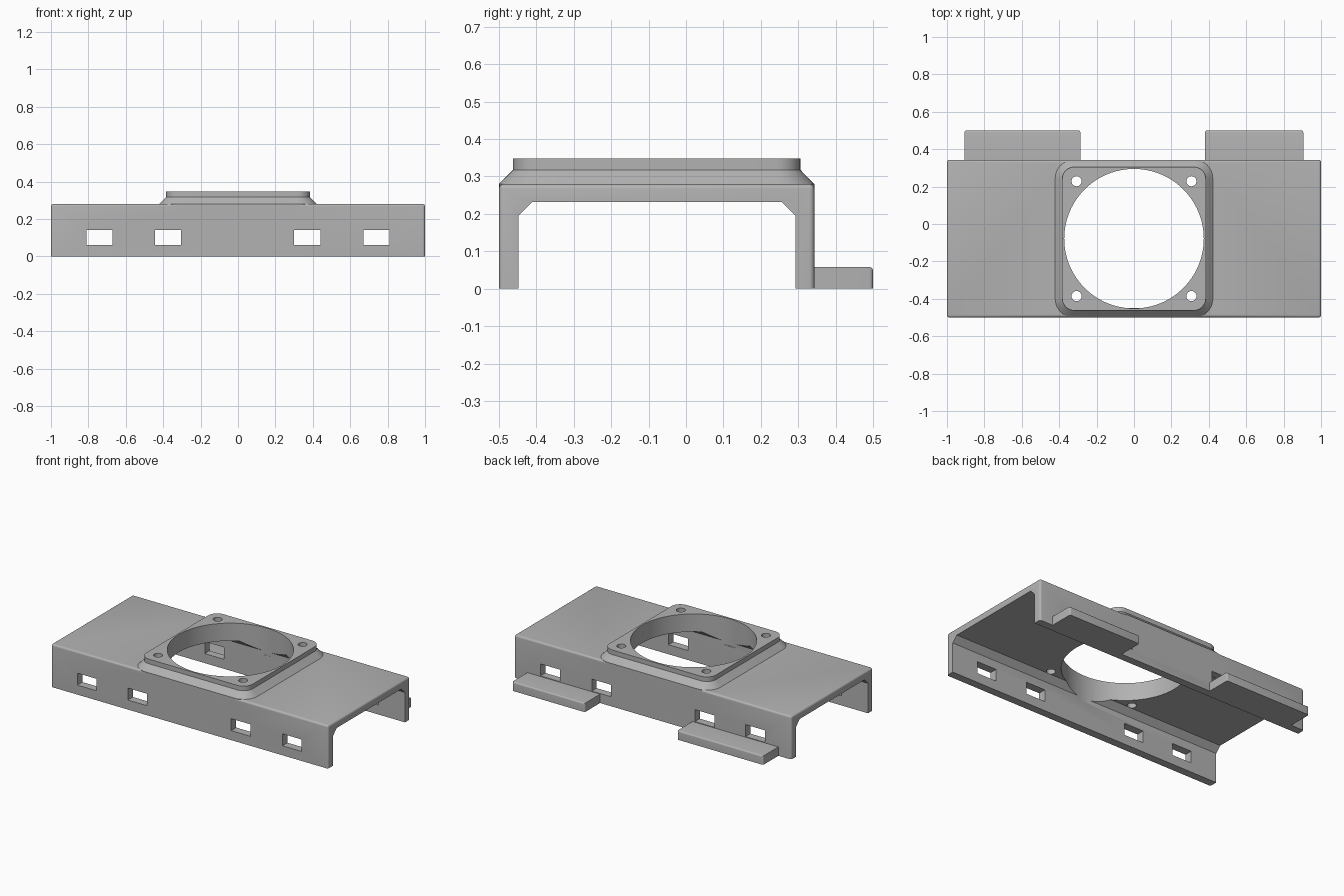
import bpy
import bmesh
from math import cos, sin, radians
from mathutils import Matrix

cube = bpy.data.objects.get("Cube")
if cube:
    bpy.data.objects.remove(cube, do_unlink=True)

grey = bpy.data.materials.new("grey plastic")
grey.use_nodes = True
GREY = (0.45, 0.45, 0.45, 1)
grey.diffuse_color = GREY
grey.node_tree.nodes["Principled BSDF"].inputs["Base Color"].default_value = GREY

FRONT, BACK, TOP = -0.5, 0.343, 0.28
MID = (FRONT + BACK) / 2
HALF = (BACK - FRONT) / 2


def make_object(name, bm):
    bmesh.ops.recalc_face_normals(bm, faces=bm.faces)
    mesh = bpy.data.meshes.new(name)
    bm.to_mesh(mesh)
    bm.free()
    mesh.materials.append(grey)
    obj = bpy.data.objects.new(name, mesh)
    bpy.context.collection.objects.link(obj)
    return obj


def activate(obj):
    bpy.ops.object.select_all(action='DESELECT')
    obj.select_set(True)
    bpy.context.view_layer.objects.active = obj


def boolean(obj, other, operation):
    mod = obj.modifiers.new(operation.lower(), 'BOOLEAN')
    mod.operation, mod.solver, mod.object = operation, 'EXACT', other
    activate(obj)
    bpy.ops.object.modifier_apply(modifier=mod.name)
    bpy.data.objects.remove(other, do_unlink=True)


def smooth(obj):
    activate(obj)
    bpy.ops.object.shade_smooth_by_angle(angle=radians(30))


def add_box(bm, x0, x1, y0, y1, z0, z1):
    place = Matrix.Translation(((x0 + x1) / 2, (y0 + y1) / 2, (z0 + z1) / 2))
    size = Matrix.Diagonal((x1 - x0, y1 - y0, z1 - z0, 1))
    return bmesh.ops.create_cube(bm, size=1, matrix=place @ size)["verts"]


def add_cylinder(bm, x, y, radius, z0, z1, segments):
    bmesh.ops.create_cone(bm, cap_ends=True, segments=segments, radius1=radius,
                          radius2=radius, depth=z1 - z0,
                          matrix=Matrix.Translation((x, y, (z0 + z1) / 2)))


def round_edges(bm, edges, width):
    bmesh.ops.bevel(bm, geom=edges, offset=width, segments=4, profile=0.5,
                    affect='EDGES', clamp_overlap=True)


# Inverted channel: roof and two walls with chamfered inner corners
profile = [(FRONT, 0), (FRONT, TOP), (BACK, TOP), (BACK, 0), (0.293, 0),
           (0.293, 0.195), (0.256, 0.232), (-0.411, 0.232),
           (-0.448, 0.195), (-0.448, 0)]
bm = bmesh.new()
face = bm.faces.new([bm.verts.new((-1, y, z)) for y, z in profile])
moved = bmesh.ops.extrude_face_region(bm, geom=[face])["geom"]
bmesh.ops.translate(bm, vec=(2, 0, 0),
                    verts=[v for v in moved if isinstance(v, bmesh.types.BMVert)])


def is_outer(v):
    return v.co.y < FRONT + 0.001 or v.co.y > BACK - 0.001


outer_edges = [e for e in bm.edges if all(is_outer(v) for v in e.verts)
               and max(v.co.z for v in e.verts) > 0.1]
round_edges(bm, outer_edges, 0.013)
bracket = make_object("channel_bracket", bm)

# Raised collar: rounded square rings lofted from a flared base
bm = bmesh.new()
rings = []
for z, half, radius in [(0.25, HALF, 0.1), (TOP, HALF, 0.1),
                        (0.318, 0.384, 0.065), (0.348, 0.384, 0.065)]:
    ring = []
    for corner, (sx, sy) in enumerate([(1, 1), (-1, 1), (-1, -1), (1, -1)]):
        for step in range(9):
            a = radians(corner * 90 + step * 90 / 8)
            ring.append(bm.verts.new((sx * (half - radius) + radius * cos(a),
                                      MID + sy * (half - radius) + radius * sin(a), z)))
    rings.append(ring)
for low, high in zip(rings, rings[1:]):
    for i in range(len(low)):
        j = (i + 1) % len(low)
        bm.faces.new((low[i], low[j], high[j], high[i]))
bm.faces.new(rings[0][::-1])
bm.faces.new(rings[-1])
boolean(bracket, make_object("collar", bm), 'UNION')

# Fan opening, four screw holes and wall slots
bm = bmesh.new()
add_cylinder(bm, 0, MID, 0.373, 0.17, 0.5, 96)
for sx in (-1, 1):
    for sy in (-1, 1):
        add_cylinder(bm, sx * 0.307, MID + sy * 0.307, 0.027, 0.17, 0.5, 24)
for x in (-0.81, -0.445, 0.3, 0.67):
    add_box(bm, x, x + 0.14, -0.7, 0.7, 0.062, 0.14)
cutter = make_object("opening_cutter", bm)
cutter.hide_render = True
boolean(bracket, cutter, 'DIFFERENCE')
smooth(bracket)

# Mounting tabs on the back wall
for name, x0, x1 in [("right_mounting_tab", -0.907, -0.287),
                     ("left_mounting_tab", 0.38, 0.905)]:
    bm = bmesh.new()
    add_box(bm, x0, x1, BACK, 0.5, 0, 0.058)
    rim = [e for e in bm.edges if all(v.co.y > 0.49 for v in e.verts)
           and max(v.co.z for v in e.verts) > 0.05]
    round_edges(bm, rim, 0.01)
    smooth(make_object(name, bm))
